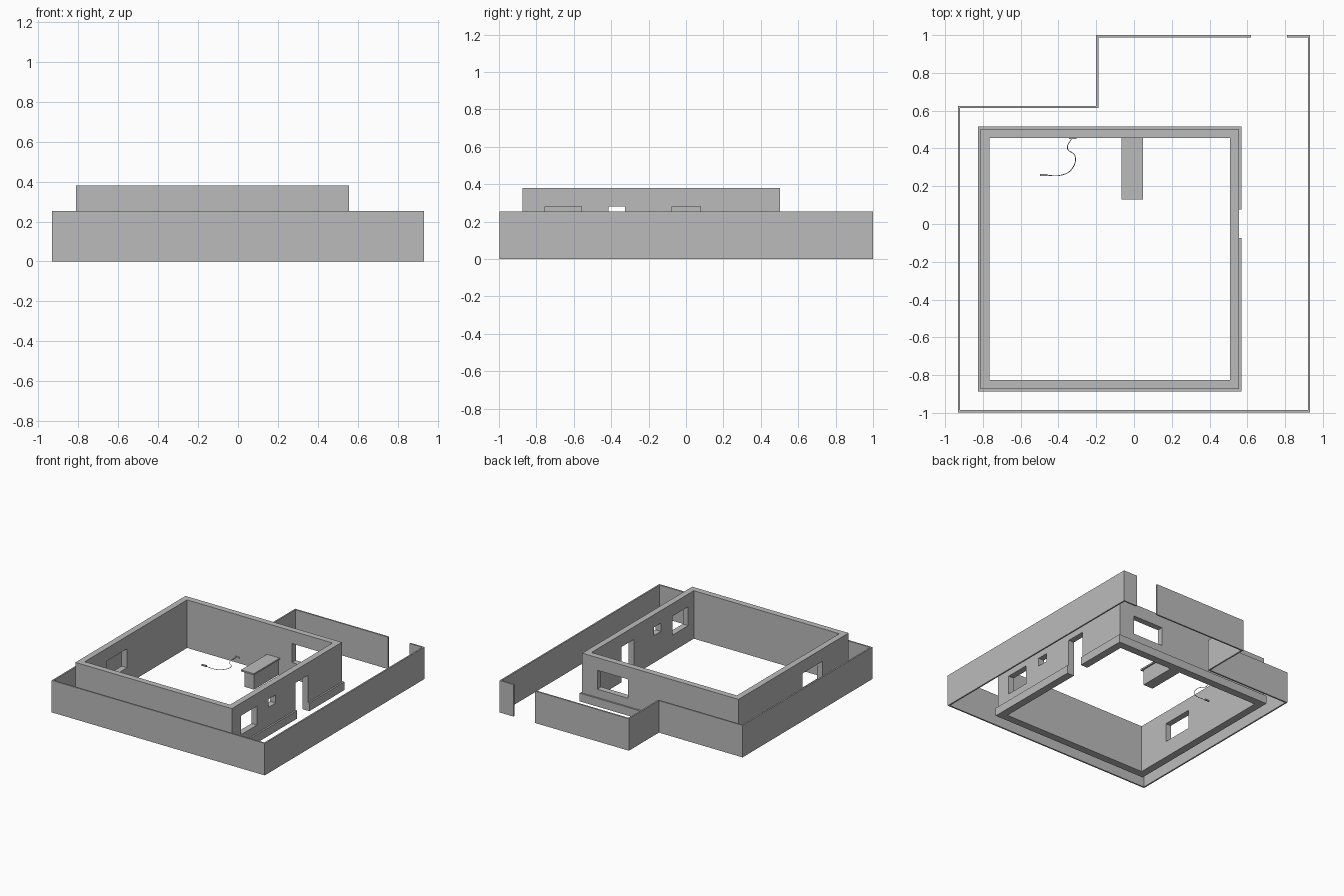
import bpy, bmesh
from mathutils import Vector

if "Cube" in bpy.data.objects:
    bpy.data.objects.remove(bpy.data.objects["Cube"])

mat = bpy.data.materials.new("plain_grey")
mat.diffuse_color = (0.5, 0.5, 0.5, 1)
mat.use_nodes = True
mat.node_tree.nodes["Principled BSDF"].inputs["Base Color"].default_value = mat.diffuse_color


def finish(bm, name):
    bmesh.ops.recalc_face_normals(bm, faces=bm.faces[:])
    me = bpy.data.meshes.new(name)
    bm.to_mesh(me)
    bm.free()
    ob = bpy.data.objects.new(name, me)
    bpy.context.collection.objects.link(ob)
    me.materials.append(mat)
    return ob


def box(name, x0, x1, y0, y1, z0, z1):
    bm = bmesh.new()
    bmesh.ops.create_cube(bm, size=1)
    for v in bm.verts:
        v.co = Vector(((x0 + x1) / 2 + v.co.x * (x1 - x0),
                       (y0 + y1) / 2 + v.co.y * (y1 - y0),
                       (z0 + z1) / 2 + v.co.z * (z1 - z0)))
    return finish(bm, name)


def ring(name, pts, t, z0, z1):
    """Wall of thickness t inside a right-angled, anticlockwise outline."""
    n = len(pts)
    out = [Vector(p) for p in pts]
    inn = []
    for i, p in enumerate(out):
        a = (p - out[i - 1]).normalized()
        b = (out[(i + 1) % n] - p).normalized()
        inn.append(p + t * (Vector((-a.y, a.x)) + Vector((-b.y, b.x))))
    bm = bmesh.new()
    loops = [[bm.verts.new((p.x, p.y, z)) for p in ps]
             for ps, z in ((out, z0), (out, z1), (inn, z1), (inn, z0))]
    for k in range(4):
        a, b = loops[k], loops[(k + 1) % 4]
        for i in range(n):
            j = (i + 1) % n
            bm.faces.new((a[i], a[j], b[j], b[i]))
    return finish(bm, name)


def rect(x0, x1, y0, y1):
    return [(x0, y0), (x1, y0), (x1, y1), (x0, y1)]


def cut(ob, *dims):
    c = box("cutter", *dims)
    c.hide_render = True
    m = ob.modifiers.new("opening", 'BOOLEAN')
    m.operation, m.solver, m.object = 'DIFFERENCE', 'EXACT', c
    bpy.context.view_layer.objects.active = ob
    bpy.ops.object.modifier_apply(modifier=m.name)
    bpy.data.objects.remove(c)


# Boundary fence with the gate gap at the back
fence = ring("boundary_fence",
             [(-.933, -.998), (.933, -.998), (.933, 1), (-.2, 1), (-.2, .625), (-.933, .625)],
             .012, 0, .253)
cut(fence, .62, .81, .9, 1.1, -.1, .4)

# House walls with door and windows
walls = ring("house_walls", rect(-.812, .557, -.873, .503), .048, 0, .38)
cut(walls, .4, .7, -.075, .078, -.1, .28)     # door
cut(walls, .4, .7, -.755, -.56, .13, .28)     # right window
cut(walls, .4, .7, -.415, -.325, .215, .28)   # small right window
cut(walls, -.9, -.7, -.55, -.295, .13, .28)   # left window
cut(walls, .155, .424, .4, .6, .13, .28)      # back window

# Base course around the outside, broken at the door
base = ring("base_course", rect(-.825, .57, -.886, .516), .013, 0, .065)
cut(base, .5, .7, -.075, .078, -.1, .28)

# Counter against the back wall
box("counter_body", -.05, .035, .15, .455, 0, .125)
box("counter_top", -.065, .047, .13, .455, .125, .137)


# Thin hose lying near the floor
cu = bpy.data.curves.new("hose", 'CURVE')
cu.dimensions = '3D'
cu.bevel_depth = .002
cu.bevel_resolution = 1
cu.resolution_u = 6
path = [(-.475, .258, .012), (-.38, .26, .008), (-.33, .29, .008), (-.312, .36, .01),
        (-.352, .4, .02), (-.33, .452, .045)]
sp = cu.splines.new('BEZIER')
sp.bezier_points.add(len(path) - 1)
for bp, co in zip(sp.bezier_points, path):
    bp.co = co
    bp.handle_left_type = bp.handle_right_type = 'AUTO'
cu.materials.append(mat)
bpy.context.collection.objects.link(bpy.data.objects.new("hose", cu))

# Hose nozzle and wall fitting
box("hose_nozzle", -.497, -.458, .253, .264, .008, .018)
box("hose_fitting", -.345, -.305, .449, .455, .04, .05)
